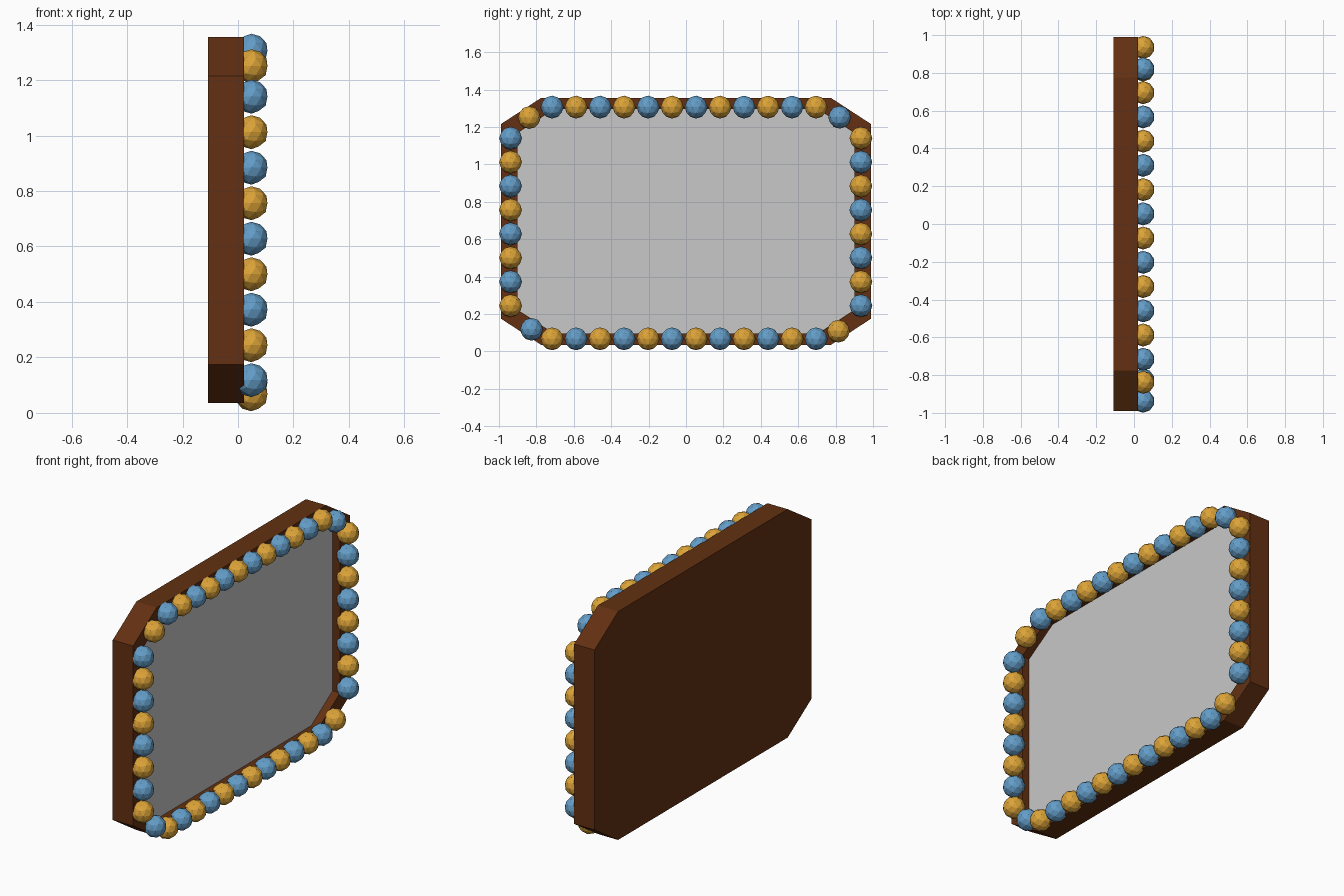
import bpy, bmesh
from mathutils import Vector

if "Cube" in bpy.data.objects:
    bpy.data.objects.remove(bpy.data.objects["Cube"])


def material(name, rgb):
    m = bpy.data.materials.new(name)
    m.diffuse_color = (*rgb, 1.0)
    m.use_nodes = True
    m.node_tree.nodes["Principled BSDF"].inputs["Base Color"].default_value = m.diffuse_color
    return m


brown = material("dark brown wood", (0.125, 0.030, 0.006))
grey = material("mirror grey", (0.58, 0.58, 0.58))
blue = material("blue bead", (0.127, 0.34, 0.58))
gold = material("gold bead", (0.72, 0.37, 0.04))

MID_Z = 0.695
BACK, FRONT, GLASS = -0.108, 0.022, -0.025
INNER = 0.91


def octagon(bm, x, scale=1.0):
    """Ring of a rectangle with cut corners, facing +x."""
    w, h, cw, ch = 0.99, 0.66, 0.775, 0.52
    pts = [(w, -ch), (w, ch), (cw, h), (-cw, h),
           (-w, ch), (-w, -ch), (-cw, -h), (cw, -h)]
    return [bm.verts.new((x, y * scale, MID_Z + z * scale)) for y, z in pts]


def finish(bm, name, mat):
    me = bpy.data.meshes.new(name)
    bm.to_mesh(me)
    bm.free()
    me.materials.append(mat)
    ob = bpy.data.objects.new(name, me)
    bpy.context.collection.objects.link(ob)
    return ob


# Frame: tray with a raised rim, skinned ring by ring
bm = bmesh.new()
rings = [octagon(bm, BACK), octagon(bm, FRONT),
         octagon(bm, FRONT, INNER), octagon(bm, GLASS - 0.005, INNER)]
for a, b in zip(rings, rings[1:]):
    for i in range(8):
        j = (i + 1) % 8
        bm.faces.new((a[i], a[j], b[j], b[i]))
bm.faces.new(rings[0][::-1])
bm.faces.new(rings[-1])
bmesh.ops.recalc_face_normals(bm, faces=bm.faces)
finish(bm, "frame", brown)

# Mirror glass: thin plate on the recess floor
bm = bmesh.new()
back, front = octagon(bm, GLASS - 0.004, INNER - 0.001), octagon(bm, GLASS, INNER - 0.001)
for i in range(8):
    j = (i + 1) % 8
    bm.faces.new((back[i], back[j], front[j], front[i]))
bm.faces.new(back[::-1])
bm.faces.new(front)
bmesh.ops.recalc_face_normals(bm, faces=bm.faces)
finish(bm, "mirror_glass", grey)

# Bead centres (y, z), clockwise from the top left
row = [-0.716 + 0.1283 * i for i in range(12)]
col = [1.14 - 0.128 * i for i in range(8)]
beads = [(y, 1.306) for y in row] + [(0.821, 1.252)]
beads += [(0.935, z) for z in col] + [(0.815, 0.108)]
beads += [(y, 0.067) for y in reversed(row)] + [(-0.826, 0.118)]
beads += [(-0.938, z) for z in reversed(col)] + [(-0.838, 1.25)]

# Alternating low-poly beads
for name, mat, start in (("blue_beads", blue, 0), ("gold_beads", gold, 1)):
    bm = bmesh.new()
    for y, z in beads[start::2]:
        new = bmesh.ops.create_icosphere(bm, subdivisions=2, radius=0.061)
        bmesh.ops.translate(bm, verts=new["verts"], vec=Vector((0.048, y, z)))
    finish(bm, name, mat)
